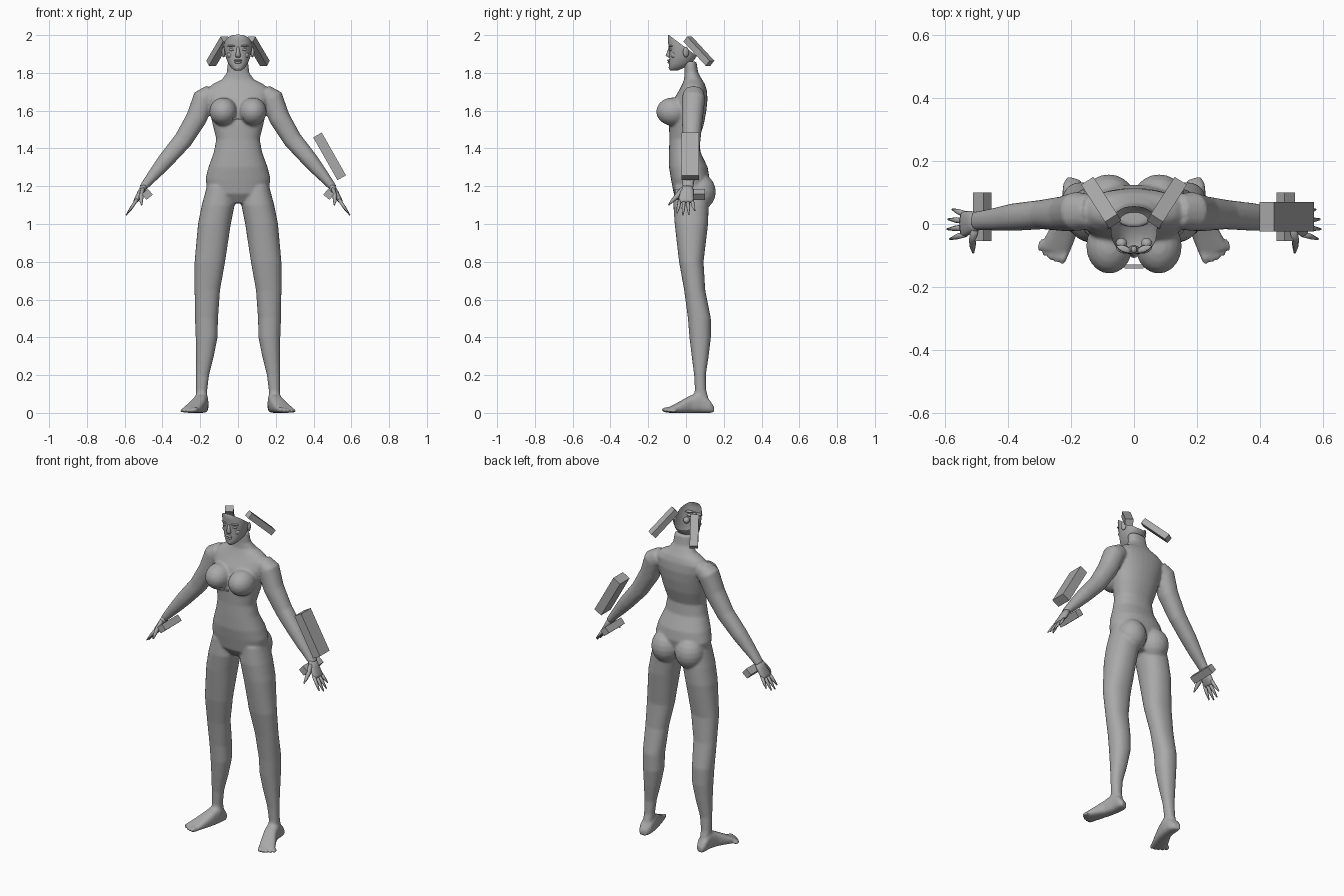
import bpy, bmesh, math
from mathutils import Vector, Matrix

if "Cube" in bpy.data.objects:
    bpy.data.objects.remove(bpy.data.objects["Cube"])

grey = bpy.data.materials.new("plain grey")
grey.use_nodes = True
GREY = (0.4, 0.4, 0.4, 1)
grey.diffuse_color = GREY
grey.node_tree.nodes["Principled BSDF"].inputs["Base Color"].default_value = GREY


def finish(name, bm, smooth=True, recalc=True):
    """Turn a bmesh into a named object."""
    if recalc:
        bmesh.ops.recalc_face_normals(bm, faces=bm.faces)
    mesh = bpy.data.meshes.new(name)
    bm.to_mesh(mesh)
    bm.free()
    mesh.materials.append(grey)
    for poly in mesh.polygons:
        poly.use_smooth = smooth
    obj = bpy.data.objects.new(name, mesh)
    bpy.context.collection.objects.link(obj)
    return obj


def loft(bm, sections, n=24, power=0.9):
    """Skin closed rings; each section is (centre, half axis u, half axis v)."""
    def bulge(t):
        return math.copysign(abs(t) ** power, t)
    rings = []
    for c, u, v in sections:
        angles = [math.tau * i / n for i in range(n)]
        rings.append([bm.verts.new(c + u * bulge(math.cos(a)) + v * bulge(math.sin(a)))
                      for a in angles])
    for a, b in zip(rings, rings[1:]):
        for i in range(n):
            j = (i + 1) % n
            bm.faces.new((a[i], a[j], b[j], b[i]))
    bm.faces.new(rings[0][::-1])
    bm.faces.new(rings[-1])


def slab(z, x0, x1, front, back):
    """Level section given by its limits."""
    return (Vector(((x0 + x1) / 2, (front + back) / 2, z)),
            Vector(((x1 - x0) / 2, 0, 0)), Vector((0, (back - front) / 2, 0)))


def limb(bm, points, side, n=16):
    """Tube along points (x, y, z, thickness, depth), its depth facing y."""
    centres = [Vector((side * p[0], p[1], p[2])) for p in points]
    sections = []
    for i, p in enumerate(points):
        along = centres[min(i + 1, len(points) - 1)] - centres[max(i - 1, 0)]
        u = along.cross(Vector((0, 1, 0))).normalized()
        v = u.cross(along).normalized()
        sections.append((centres[i], u * p[3], v * p[4]))
    loft(bm, sections, n)


def ball(bm, centre, radii, segs=20, turn=0):
    m = (Matrix.Translation(centre) @ Matrix.Rotation(turn, 4, 'Z')
         @ Matrix.Diagonal((*radii, 1)))
    bmesh.ops.create_uvsphere(bm, u_segments=segs, v_segments=segs // 2, radius=1, matrix=m)


# Body: overlapping volumes fused into one skin
TORSO = [(1.11, .08, -.03, .08), (1.16, .16, -.065, .11), (1.24, .172, -.08, .125),
         (1.3, .157, -.09, .115), (1.38, .128, -.09, .077), (1.45, .115, -.088, .07),
         (1.53, .135, -.09, .095), (1.6, .15, -.085, .108), (1.66, .165, -.065, .114),
         (1.71, .17, -.035, .11), (1.74, .135, -.02, .1), (1.765, .085, -.01, .085),
         (1.8, .06, -.008, .065), (1.86, .054, -.01, .055)]
LEG = [(1.2, .03, .165, -.06, .11), (1.1, .018, .192, -.067, .12), (1, .038, .212, -.06, .117),
       (.8, .068, .23, -.037, .093), (.65, .095, .23, -.01, .102), (.5, .106, .228, .01, .132),
       (.4, .108, .224, .018, .132), (.3, .128, .222, .03, .12), (.2, .153, .222, .043, .105),
       (.12, .163, .222, .047, .107), (.04, .165, .222, .03, .13)]
ARM = [(.14, .04, 1.69, .05, .055), (.18, .04, 1.665, .06, .062), (.22, .033, 1.56, .056, .056),
       (.29, .03, 1.445, .05, .047), (.38, .022, 1.34, .043, .044), (.43, .016, 1.28, .035, .038),
       (.475, .012, 1.227, .026, .032), (.505, .01, 1.19, .02, .03)]
# heel to ball of foot: x, y, half width, height
FOOT = [(.19, .145, .02, .035), (.19, .12, .034, .07), (.193, .07, .036, .11),
        (.205, .02, .037, .09), (.232, -.04, .043, .055), (.255, -.09, .046, .028)]

bm = bmesh.new()
loft(bm, [slab(z, -w, w, f, b) for z, w, f, b in TORSO], 32)
for s in (1, -1):
    loft(bm, [slab(z, *sorted((s * a, s * b)), f, k) for z, a, b, f, k in LEG])
    limb(bm, ARM, s)
    ball(bm, (s * .078, -.07, 1.595), (.074, .088, .075))       # chest
    ball(bm, (s * .08, .075, 1.17), (.085, .083, .095))         # seat
    loft(bm, [(Vector((s * x, y, h / 2)), Vector((w, s * w * .3, 0)), Vector((0, 0, h / 2)))
              for x, y, w, h in FOOT], 20, .7)
    for i in range(5):                                          # toes
        size = .016 - .0017 * i
        ball(bm, (s * (.221 + .0195 * i), -.1 + .002 * i * i, size),
             (size * .75, .032 - .002 * i, size), 12, s * .3)
body = finish("body", bm)
remesh = body.modifiers.new("fuse", 'REMESH')
remesh.mode = 'VOXEL'
remesh.voxel_size = .007
remesh.use_smooth_shade = True
soften = body.modifiers.new("soften", 'SMOOTH')
soften.factor = .5
soften.iterations = 5

# Hands: flat palm, four spread fingers and a thumb
for s, label in ((1, "left"), (-1, "right")):
    bm = bmesh.new()
    limb(bm, [(.492, .01, 1.208, .018, .027), (.515, .005, 1.165, .018, .036),
              (.54, 0, 1.125, .013, .041), (.547, 0, 1.115, .008, .038)], s)
    for i in range(4):
        y = -.032 + .021 * i
        reach = (.9, 1.05, 1, .75)[i]
        limb(bm, [(.535, y, 1.13, .009, .01), (.535 + .03 * reach, y * 1.25, 1.13 - .045 * reach, .008, .009),
                  (.535 + .055 * reach, y * 1.5, 1.13 - .08 * reach, .003, .003)], s, 8)
    limb(bm, [(.505, -.015, 1.185, .012, .016), (.512, -.05, 1.145, .012, .013),
              (.512, -.075, 1.12, .009, .009), (.51, -.092, 1.1, .003, .003)], s, 8)
    finish(label + "_hand", bm)

# Head: open shell, cut off along the hairline
HEAD = [(1.812, .016, -.085, -.045), (1.825, .034, -.09, -.015), (1.85, .052, -.09, .03),
        (1.885, .065, -.088, .055), (1.93, .074, -.09, .07), (1.97, .074, -.096, .07),
        (2.0, .066, -.095, .06), (2.03, .04, -.07, .03)]
bm = bmesh.new()
loft(bm, [slab(z, -w, w, f, b) for z, w, f, b in HEAD], 32, .85)
bmesh.ops.recalc_face_normals(bm, faces=bm.faces)
bmesh.ops.bisect_plane(bm, geom=bm.verts[:] + bm.edges[:] + bm.faces[:], clear_outer=True,
                       plane_co=(0, -.09, 2), plane_no=(0, .6, .8))
finish("head_shell", bm, recalc=False)

# Facial features
bm = bmesh.new()
loft(bm, [slab(z, -w, w, f, -.07) for z, w, f in
          ((1.945, .008, -.09), (1.915, .009, -.098), (1.893, .015, -.108), (1.882, .012, -.095))], 12)
ball(bm, (0, -.088, 1.866), (.022, .012, .006), 12)
ball(bm, (0, -.087, 1.855), (.019, .012, .007), 12)
ball(bm, (0, -.08, 1.828), (.018, .012, .012), 12)
for s in (1, -1):
    ball(bm, (s * .032, -.078, 1.923), (.016, .011, .007), 12)
    ball(bm, (s * .034, -.08, 1.943), (.024, .013, .006), 12, s * .3)
    ball(bm, (s * .04, -.062, 1.895), (.018, .018, .018), 12)
    ball(bm, (s * .076, .0, 1.91), (.009, .017, .028), 12, s * .4)
finish("face_features", bm)


def block(name, centre, size, axes):
    """Flat sided box whose three edges follow the given axes."""
    bm = bmesh.new()
    turn = Matrix(axes).transposed().to_4x4()
    bmesh.ops.create_cube(bm, size=1, matrix=Matrix.Translation(centre) @ turn
                          @ Matrix.Diagonal((*size, 1)))
    return finish(name, bm, smooth=False)


def tilted(angle):
    return Matrix.Rotation(angle, 3, 'Y').transposed()


# Blocks floating beside the head, wrists and left forearm
for s, label in ((1, "left"), (-1, "right")):
    down = Vector((s * .075, .117, -.127)).normalized()
    across = Vector((s * .84, -.54, 0)).normalized()
    block(label + "_head_block", (s * .104, .068, 1.915), (.19, .046, .036),
          (down, across, down.cross(across)))
    block(label + "_wrist_block", (s * .481, .023, 1.157), (.043, .155, .04),
          tilted(s * math.radians(40)))
block("left_forearm_block", (.485, .023, 1.358), (.052, .093, .26), tilted(math.radians(-29.5)))
block("chest_clasp", (0, -.135, 1.556), (.06, .012, .008), tilted(0))
